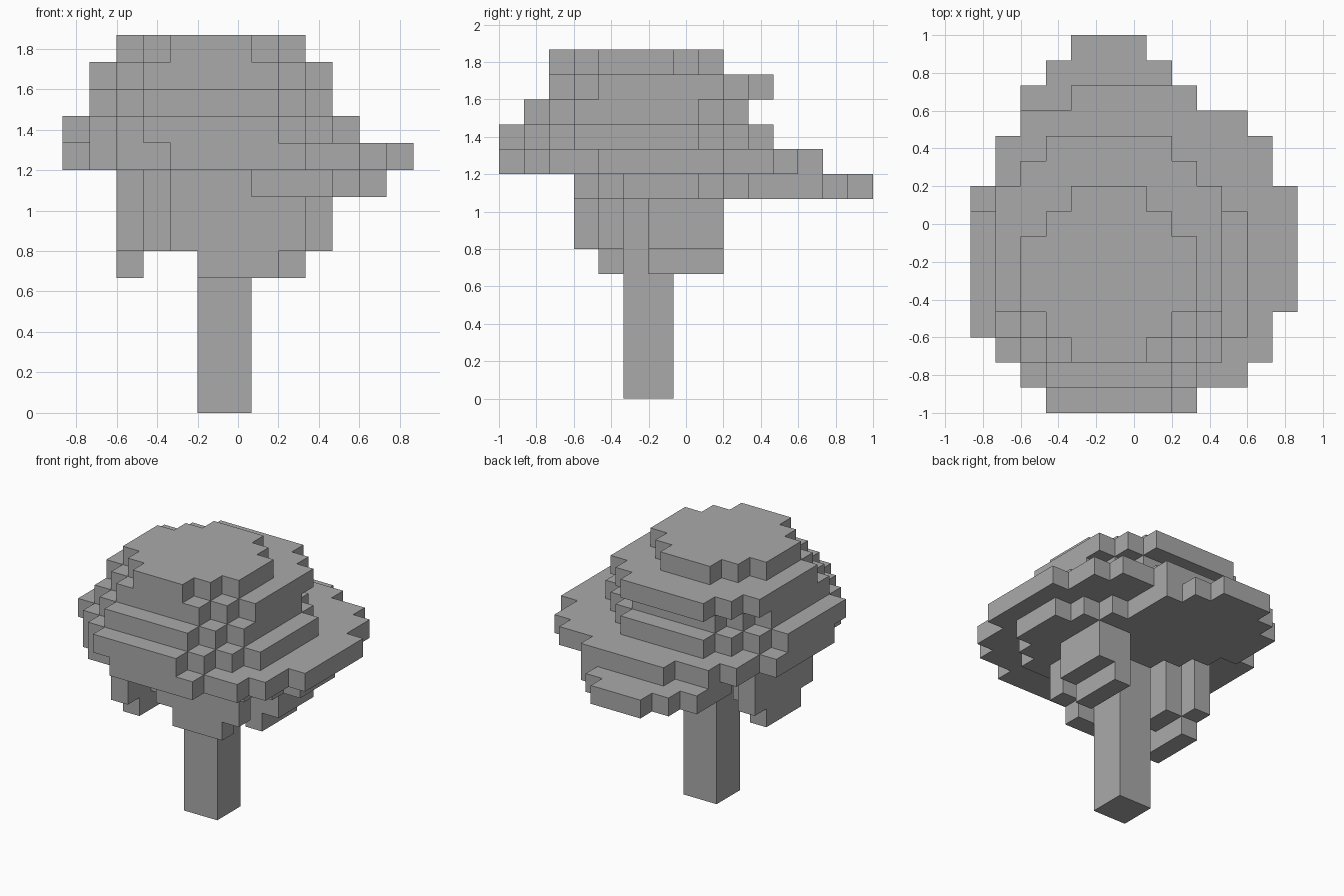
import bpy
import bmesh
from mathutils import Vector

CELL = 2 / 15                       # edge of one block
ORIGIN = Vector((-6.5, -7.5, 0))    # grid corner, in blocks

cube = bpy.data.objects.get("Cube")
if cube:
    bpy.data.objects.remove(cube, do_unlink=True)

grey = bpy.data.materials.new("plain grey")
grey.use_nodes = True
colour = (0.4, 0.4, 0.4, 1)
grey.diffuse_color = colour
grey.node_tree.nodes["Principled BSDF"].inputs["Base Color"].default_value = colour


def box(xs, ys, zs):
    """Blocks filling three index ranges."""
    return {(x, y, z) for x in range(*xs) for y in range(*ys) for z in range(*zs)}


def disc(x0, y0, n, z):
    """Round layer of blocks, n wide, starting at x0, y0."""
    mid = (n - 1) / 2
    return {(x0 + i, y0 + j, z) for i in range(n) for j in range(n)
            if (i - mid) ** 2 + (j - mid) ** 2 <= n * n / 4}


parts = {
    "trunk": box((5, 7), (5, 7), (0, 9)),
    # Round crown, from its widest layer up to the flat top
    "crown": (disc(0, 0, 13, 9) | disc(0, 0, 11, 10) | disc(1, 1, 9, 11)
              | disc(1, 2, 9, 12) | disc(2, 2, 7, 13)),
    # Flat pads under the crown
    "back_pad": disc(2, 8, 7, 8),
    "side_pad": disc(5, 3, 7, 8),
    # Hanging tufts
    "front_tuft": box((4, 9), (4, 5), (6, 9)) | box((5, 8), (4, 5), (5, 6)),
    "left_tuft": box((8, 10), (6, 9), (6, 8)) | box((8, 9), (6, 9), (5, 6)),
    "right_tuft": (box((2, 3), (3, 8), (6, 9)) | box((3, 4), (5, 7), (6, 9))
                   | box((2, 3), (4, 7), (5, 6))),
}
filled = set().union(*parts.values())


def build(name, blocks):
    """Mesh only the exposed block sides, then merge the flat areas."""
    bm = bmesh.new()
    for block in blocks:
        centre = Vector(block) + Vector((0.5, 0.5, 0.5))
        for axis in range(3):
            for sign in (-1, 1):
                normal = Vector((0, 0, 0))
                normal[axis] = sign
                if tuple(int(b + n) for b, n in zip(block, normal)) in filled:
                    continue
                u = Vector((0, 0, 0))
                u[(axis + 1) % 3] = 0.5
                v = normal.cross(u)
                corners = [centre + normal / 2 + d for d in (-u - v, u - v, u + v, v - u)]
                bm.faces.new([bm.verts.new((c + ORIGIN) * CELL) for c in corners])
    bmesh.ops.remove_doubles(bm, verts=bm.verts, dist=CELL / 100)
    bmesh.ops.dissolve_limit(bm, angle_limit=0.02, verts=bm.verts, edges=bm.edges)
    mesh = bpy.data.meshes.new(name)
    bm.to_mesh(mesh)
    bm.free()
    mesh.materials.append(grey)
    bpy.context.collection.objects.link(bpy.data.objects.new(name, mesh))


taken = set()
for name, blocks in parts.items():
    build(name, blocks - taken)
    taken |= blocks
